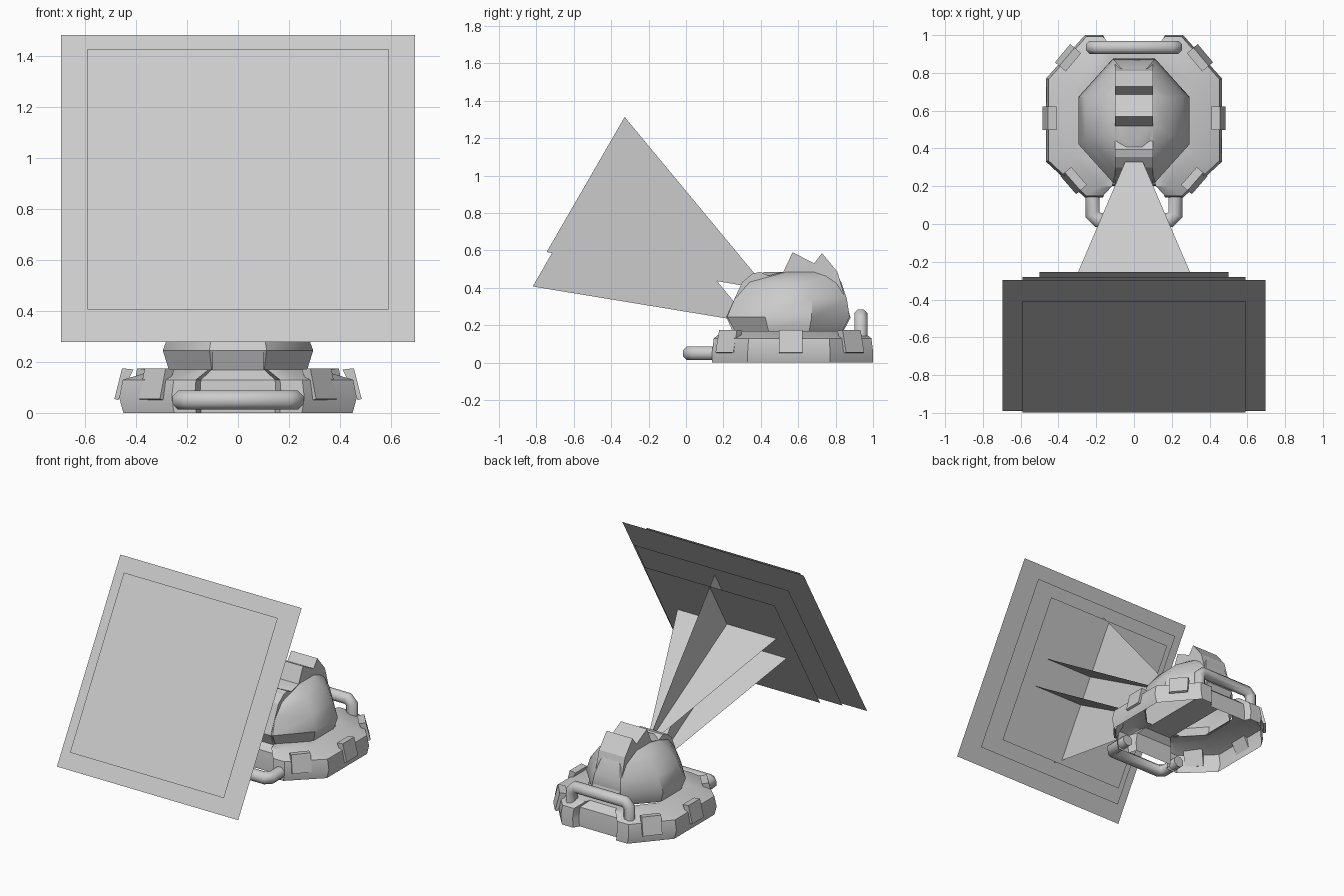
import bpy, bmesh, math
from mathutils import Vector, Matrix

if "Cube" in bpy.data.objects:
    bpy.data.objects.remove(bpy.data.objects["Cube"])

C30, S30 = math.cos(math.radians(30)), math.sin(math.radians(30))
AXIS = Vector((0, -C30, S30))      # beam direction
SIDE = Vector((1, 0, 0))
UP = Vector((0, S30, C30))         # across the beam, upward


def make(name, verts, faces, smooth=None):
    me = bpy.data.meshes.new(name)
    me.from_pydata([tuple(v) for v in verts], [], faces)
    bm = bmesh.new()
    bm.from_mesh(me)
    bmesh.ops.recalc_face_normals(bm, faces=bm.faces)
    bm.to_mesh(me)
    bm.free()
    ob = bpy.data.objects.new(name, me)
    bpy.context.collection.objects.link(ob)
    if smooth:
        bpy.ops.object.select_all(action='DESELECT')
        ob.select_set(True)
        bpy.context.view_layer.objects.active = ob
        bpy.ops.object.shade_smooth_by_angle(angle=math.radians(smooth))
    return ob


def loft(name, rings, smooth=None, cap_start=False, cap_end=False):
    n = len(rings[0])
    verts = [p for r in rings for p in r]
    faces = [(k * n + i, k * n + (i + 1) % n, (k + 1) * n + (i + 1) % n, (k + 1) * n + i)
             for k in range(len(rings) - 1) for i in range(n)]
    if cap_start:
        faces.append(tuple(range(n)))
    if cap_end:
        faces.append(tuple(range(len(verts) - n, len(verts))))
    return make(name, verts, faces, smooth)


def tube(name, path, r, sides=8):
    path = [Vector(p) for p in path]
    flat = (path[1] - path[0]).cross(path[2] - path[1]).normalized()
    rings = []
    for i, p in enumerate(path):
        a = (p - path[max(i - 1, 0)]).normalized()
        b = (path[min(i + 1, len(path) - 1)] - p).normalized()
        t = (a + b).normalized()
        u = t.cross(flat)
        k = 1 / max(t.dot(a if a.length else b), 0.5)
        rings.append([p + u * r * k * math.cos(w) + flat * r * math.sin(w)
                      for w in (2 * math.pi * (j + .5) / sides for j in range(sides))])
    return loft(name, rings, 50, True, True)


# base ring: octagon outline with a notch at front and back, open underneath
half = [(.15, .20), (.17, .14), (.26, .14), (.466, .33), (.466, .77), (.26, 1.0), (.17, 1.0), (.15, .96)]
outline = half + [(-x, y) for x, y in reversed(half)]


def ring_level(z, sx, sy):
    return [(x * sx, .57 + (y - .57) * sy, z) for x, y in outline]


loft("base_ring", [ring_level(0, .965, 1), ring_level(.06, 1, 1), ring_level(.13, .97, .98),
                   ring_level(.17, .68, .86), ring_level(.17, .56, .62)], 35)


# dome: stacked long octagons
def octagon(z, rx, y0, y1):
    fx, d = rx * .38, (y1 - y0) * .31
    h = [(fx, y0), (rx, y0 + d), (rx, y1 - d), (fx, y1)]
    return [(x, y, z) for x, y in h + [(-x, y) for x, y in reversed(h)]]


loft("dome", [octagon(.165, .27, .265, .835), octagon(.245, .295, .22, .875),
              octagon(.34, .26, .26, .86), octagon(.43, .195, .305, .83),
              octagon(.485, .10, .42, .80)], 40, cap_end=True)

# central ridge with raised teeth
prof = [(.25, .165), (.215, .245), (.30, .43), (.355, .475), (.395, .485), (.44, .465), (.52, .485),
        (.57, .59), (.685, .53), (.727, .585), (.81, .485), (.88, .24), (.84, .165)]
loft("ridge", [[(x, y, z) for y, z in prof] for x in (-.1, .1)], None, True, True)

# pads lying on the ring's sloping edge
for k, (px, py, ang) in enumerate([(.455, .56, 0), (.355, .885, 40), (.325, .225, -41)]):
    for s in (1, -1):
        sec = [(-.045, .17), (.0, .175), (.03, .055), (.015, .05)]
        rot = Matrix.Rotation(math.radians(ang), 3, 'Z')
        rings = []
        for w in (-.063, .063):
            pts = [rot @ Vector((a, w, z)) + Vector((px, py, 0)) for a, z in sec]
            rings.append([(p.x * s, p.y, p.z) for p in pts])
        loft(f"pad_{k}_{'right' if s > 0 else 'left'}", rings, None, True, True)

# handles
tube("front_handle", [(-.22, .2, .05), (-.22, .05, .05), (-.19, .02, .05),
                      (.19, .02, .05), (.22, .05, .05), (.22, .2, .05)], .04)
tube("back_handle", [(-.22, .935, .08), (-.22, .935, .22), (-.19, .935, .25),
                     (.19, .935, .25), (.22, .935, .22), (.22, .935, .08)], .038)

# light beams: each two crossed tapering sheets
for name, start, length in [("upper_beam", Vector((0, .345, .443)), 1.018),
                            ("lower_beam", Vector((0, .255, .268)), 1.0)]:
    end = start + AXIS * length
    for label, d in (("flat", SIDE), ("upright", UP)):
        make(f"{name}_{label}", [start - d * .04, start + d * .04, end + d * .417, end - d * .417],
             [(0, 1, 2, 3)])

# glow sheets: square panes stacked across the beam
for k, (y, z, h) in enumerate([(-.702, .917, .59), (-.643, .88, .695), (-.575, .845, .59), (-.505, .805, .50)]):
    c = Vector((0, y, z))
    make(f"glow_sheet_{k}", [c - SIDE * h - UP * h, c + SIDE * h - UP * h,
                             c + SIDE * h + UP * h, c - SIDE * h + UP * h], [(0, 1, 2, 3)])
